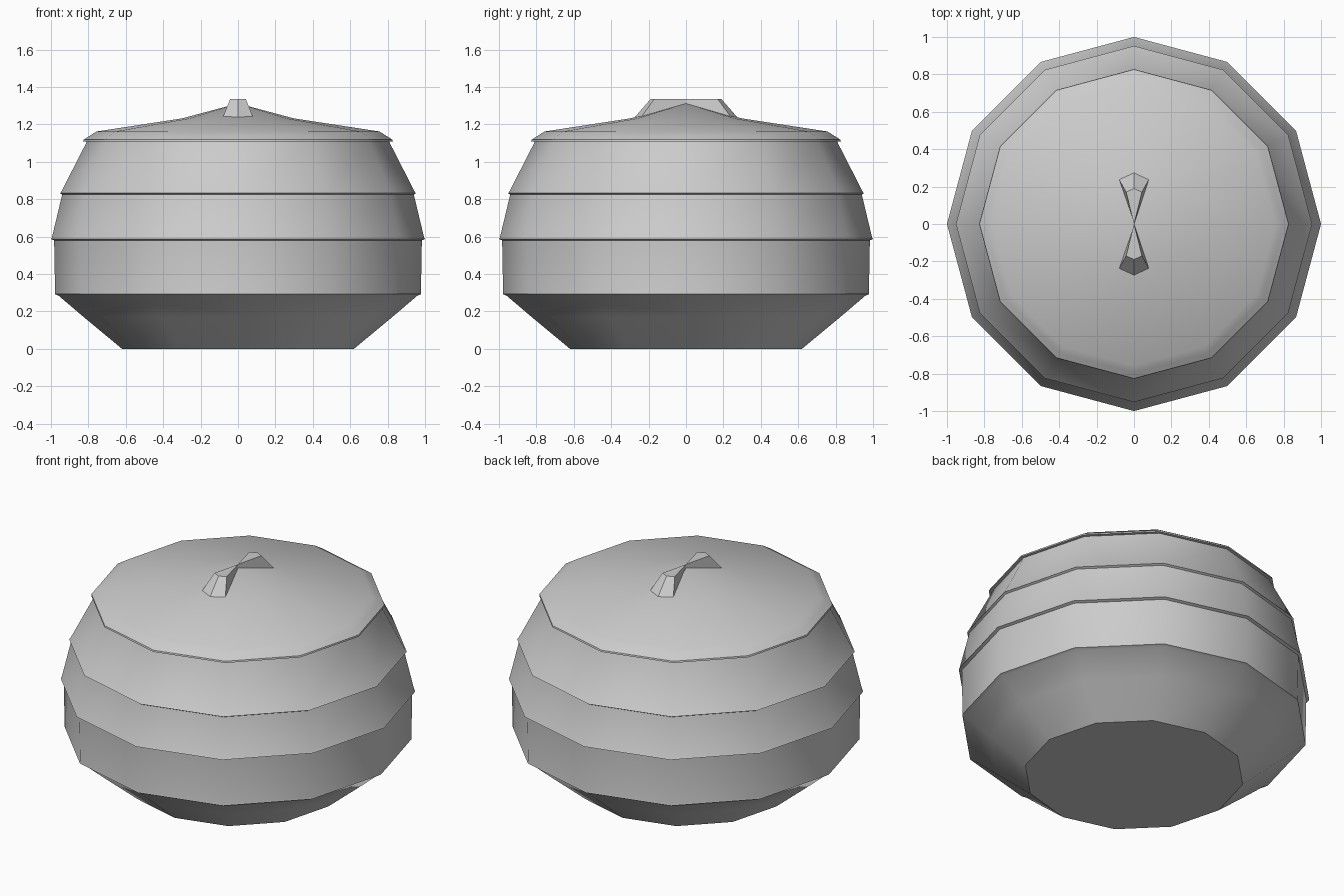
import bpy, bmesh
from math import cos, sin, pi

if "Cube" in bpy.data.objects:
    bpy.data.objects.remove(bpy.data.objects["Cube"])

SIDES = 12


def finish(name, bm, angle=None):
    bmesh.ops.recalc_face_normals(bm, faces=bm.faces)
    mesh = bpy.data.meshes.new(name)
    bm.to_mesh(mesh)
    bm.free()
    obj = bpy.data.objects.new(name, mesh)
    bpy.context.collection.objects.link(obj)
    if angle:
        bpy.ops.object.select_all(action='DESELECT')
        obj.select_set(True)
        bpy.context.view_layer.objects.active = obj
        bpy.ops.object.shade_smooth_by_angle(angle=angle)
    return obj


def lathe(name, profile, angle):
    """Sweep (radius, height) points into a closed twelve-sided solid."""
    bm = bmesh.new()
    rings = []
    for r, z in profile:
        if r == 0:
            rings.append([bm.verts.new((0, 0, z))] * SIDES)
        else:
            rings.append([bm.verts.new((r * cos(2 * pi * i / SIDES),
                                        r * sin(2 * pi * i / SIDES), z))
                          for i in range(SIDES)])
    for a, b in zip(rings, rings[1:]):
        for i in range(SIDES):
            j = (i + 1) % SIDES
            bm.faces.new(list(dict.fromkeys((a[i], a[j], b[j], b[i]))))
    for ring in (rings[0], rings[-1]):
        if ring[0] is not ring[1]:
            bm.faces.new(ring)
    return finish(name, bm, angle)


# Pot body with thin raised bands
lathe("pot_body", [
    (0.62, 0), (0.825, 0.17), (0.96, 0.285),
    (0.98, 0.293), (0.978, 0.303), (0.983, 0.58),
    (1.0, 0.587), (0.995, 0.595), (0.94, 0.825),
    (0.952, 0.832), (0.945, 0.84), (0.812, 1.10),
    (0.81, 1.108), (0.78, 1.108)], 0.6)

# Shallow lid with overhanging rim and bevelled edge
lathe("lid", [
    (0.78, 1.106), (0.828, 1.108), (0.826, 1.118), (0.796, 1.137),
    (0.757, 1.162), (0.30, 1.232), (0, 1.312)], 0.6)


# Bow-tie handle: two wedges pinched together over the lid centre
def handle_wing(name, s):
    bm = bmesh.new()
    top = [(0, 0, 1.335), (0.042, 0.17 * s, 1.335),
           (0, 0.19 * s, 1.335), (-0.042, 0.17 * s, 1.335)]
    low = [(0, 0, 1.29), (0.082, 0.243 * s, 1.235),
           (0, 0.277 * s, 1.235), (-0.082, 0.243 * s, 1.235)]
    t = [bm.verts.new(p) for p in top]
    b = [bm.verts.new(p) for p in low]
    bm.faces.new(t)
    bm.faces.new(b)
    for i in range(4):
        j = (i + 1) % 4
        bm.faces.new((t[i], t[j], b[j], b[i]))
    finish(name, bm)


handle_wing("handle_back", 1)
handle_wing("handle_front", -1)
